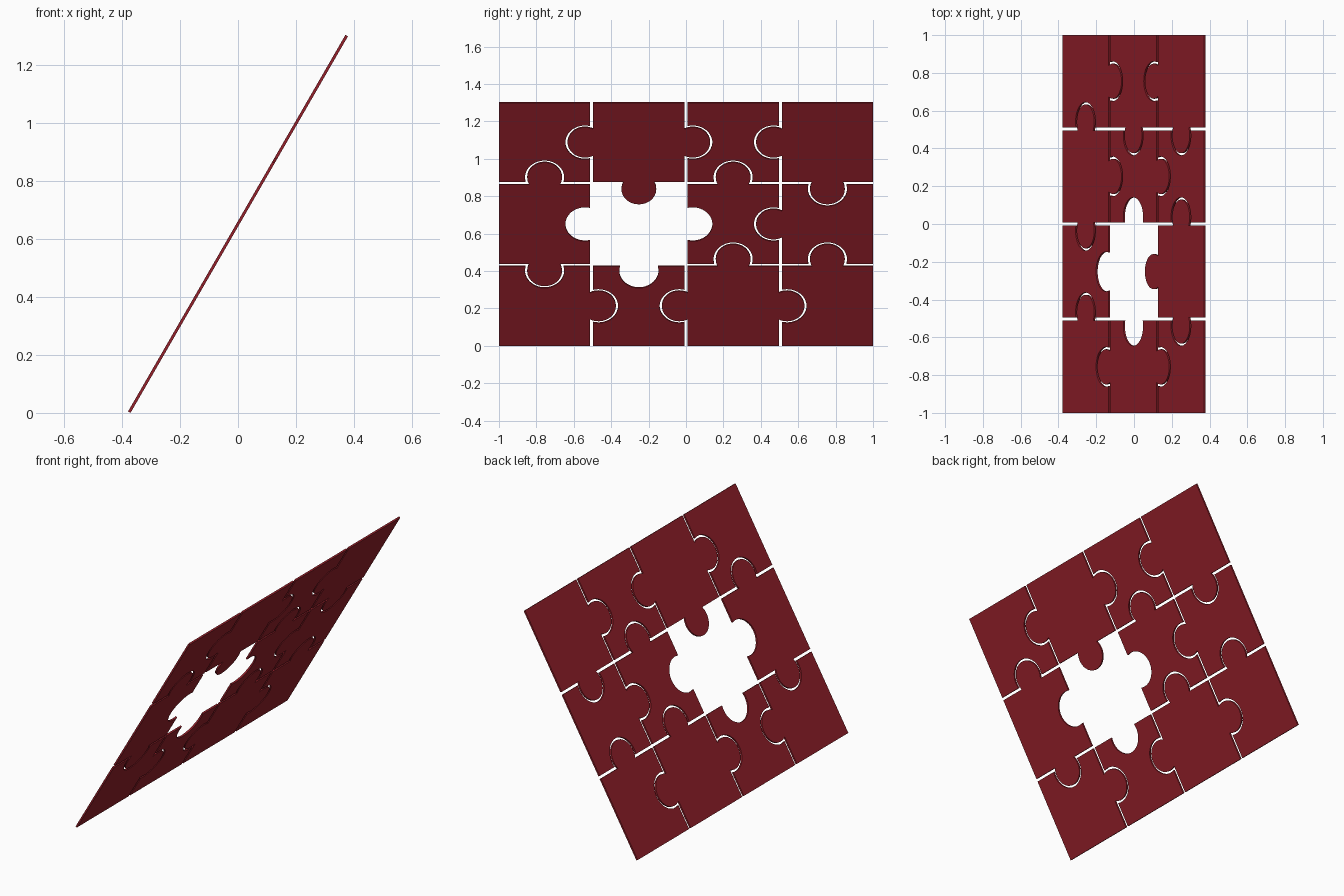
import bpy, bmesh, math
from mathutils import Vector, Matrix

if "Cube" in bpy.data.objects:
    bpy.data.objects.remove(bpy.data.objects["Cube"])

COLS, ROWS, W, H = 4, 3, 2.0, 1.5
GAP, THICK = 0.016, 0.010
OFFSET, R_TAB, R_SOCKET = 0.036, 0.093, 0.105   # tab centre past the seam, radii
PW = (W - (COLS - 1) * GAP) / COLS
PH = (H - (ROWS - 1) * GAP) / ROWS

# Direction the tab points on every seam: rows from the bottom, +1 = right / up
V_SEAMS = [[1, -1, 1], [-1, 1, -1], [-1, 1, -1]]
H_SEAMS = [[-1, -1, 1, 1], [1, -1, 1, -1]]
MISSING = (1, 1)

mat = bpy.data.materials.new("dark_red")
mat.diffuse_color = (0.29, 0.014, 0.023, 1)
mat.use_nodes = True
mat.node_tree.nodes["Principled BSDF"].inputs["Base Color"].default_value = mat.diffuse_color

# Panel leans 60 degrees, rising towards +x
c, s = math.cos(math.radians(60)), math.sin(math.radians(60))
lean = Matrix(((0, c, s, -(H * c + THICK * s) / 2),
               (1, 0, 0, 0),
               (0, s, -c, THICK * c),
               (0, 0, 0, 1)))


def side(a, b, kind, n=32):
    """Points of one piece edge: plain (0), tab (1) or socket (-1)."""
    pts = [a]
    if kind:
        t = (b - a).normalized()
        out = Vector((t.y, -t.x)) * kind
        r = R_TAB if kind > 0 else R_SOCKET
        d = OFFSET + kind * GAP / 2
        mid, phi = (a + b) / 2 + out * d, math.asin(d / r)
        for i in range(n + 1):
            ang = math.pi + phi - (math.pi + 2 * phi) * i / n
            pts.append(mid + t * (r * math.cos(ang)) + out * (r * math.sin(ang)))
    return pts


def piece(row, col):
    x0, y0 = -W / 2 + col * (PW + GAP), row * (PH + GAP)
    bl, br = Vector((x0, y0)), Vector((x0 + PW, y0))
    tr, tl = Vector((x0 + PW, y0 + PH)), Vector((x0, y0 + PH))
    bottom = -H_SEAMS[row - 1][col] if row > 0 else 0
    top = H_SEAMS[row][col] if row < ROWS - 1 else 0
    left = -V_SEAMS[row][col - 1] if col > 0 else 0
    right = V_SEAMS[row][col] if col < COLS - 1 else 0
    outline = (side(bl, br, bottom) + side(br, tr, right)
               + side(tr, tl, top) + side(tl, bl, left))
    bm = bmesh.new()
    face = bm.faces.new([bm.verts.new((p.x, p.y, 0)) for p in outline])
    ext = bmesh.ops.extrude_face_region(bm, geom=[face], use_keep_orig=True)
    bmesh.ops.translate(bm, vec=(0, 0, THICK),
                        verts=[v for v in ext["geom"] if isinstance(v, bmesh.types.BMVert)])
    bmesh.ops.recalc_face_normals(bm, faces=bm.faces)
    name = f"puzzle_piece_row{row + 1}_col{col + 1}"
    me = bpy.data.meshes.new(name)
    bm.to_mesh(me)
    bm.free()
    me.materials.append(mat)
    ob = bpy.data.objects.new(name, me)
    bpy.context.collection.objects.link(ob)
    ob.matrix_world = lean
    ob.select_set(True)
    bpy.context.view_layer.objects.active = ob


# All pieces except the missing one
for row in range(ROWS):
    for col in range(COLS):
        if (row, col) != MISSING:
            piece(row, col)
bpy.ops.object.shade_smooth_by_angle(angle=math.radians(30))
